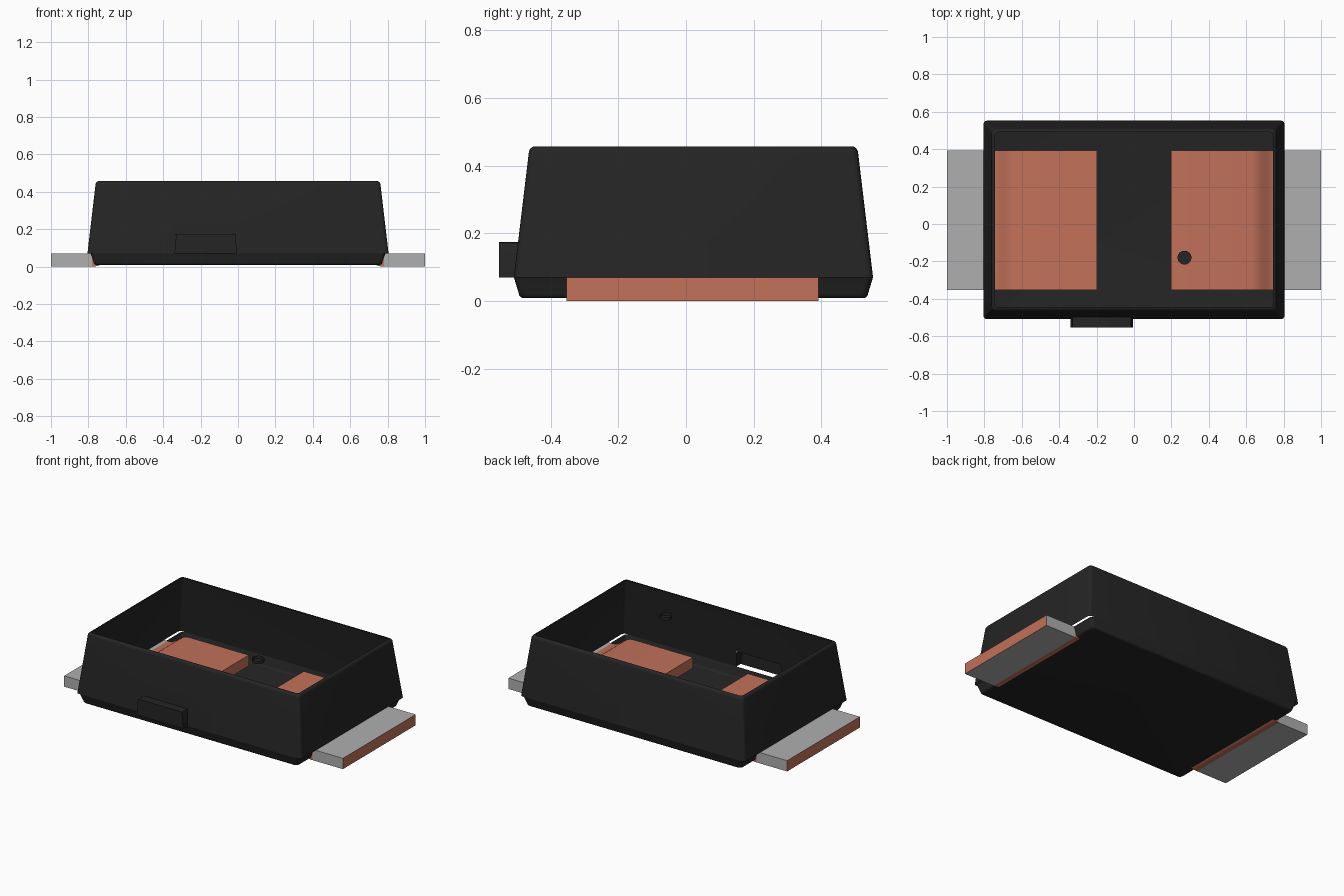
import bpy, bmesh, math

cube = bpy.data.objects.get("Cube")
if cube:
    bpy.data.objects.remove(cube, do_unlink=True)


def material(name, rgb):
    m = bpy.data.materials.new(name)
    m.use_nodes = True
    m.diffuse_color = (*rgb, 1)
    bsdf = next(n for n in m.node_tree.nodes if n.type == 'BSDF_PRINCIPLED')
    bsdf.inputs["Base Color"].default_value = (*rgb, 1)
    return m


BLACK = material("black plastic", (0.018, 0.018, 0.018))
GREY = material("tinned grey", (0.43, 0.43, 0.43))
COPPER = material("bare copper", (0.54, 0.165, 0.102))


def finish(name, bm, mats, smooth=True):
    me = bpy.data.meshes.new(name)
    bm.to_mesh(me)
    bm.free()
    ob = bpy.data.objects.new(name, me)
    bpy.context.collection.objects.link(ob)
    for m in mats:
        me.materials.append(m)
    if smooth:
        bpy.ops.object.select_all(action='DESELECT')
        ob.select_set(True)
        bpy.context.view_layer.objects.active = ob
        bpy.ops.object.shade_smooth_by_angle(angle=math.radians(35))
    return ob


def rounded_ring(bm, hx, hy, z, r=0.02, cy=0.022, cuts=(), steps=4):
    """Rounded rectangle, counter-clockwise from the front left corner, with
    optional extra points along the front edge."""
    pts = []
    corners = [(-1, -1, 180), (1, -1, 270), (1, 1, 0), (-1, 1, 90)]
    for n, (sx, sy, start) in enumerate(corners):
        for k in range(steps + 1):
            a = math.radians(start + 90 * k / steps)
            pts.append((sx * (hx - r) + r * math.cos(a),
                        cy + sy * (hy - r) + r * math.sin(a), z))
        if n == 0:
            pts += [(x, cy - hy, z) for x in cuts]
    return [bm.verts.new(p) for p in pts]


def loft(bm, rings, skip=None):
    for j, (a, b) in enumerate(zip(rings, rings[1:])):
        n = len(a)
        for i in range(n):
            if (j, i) != skip:
                bm.faces.new((a[i], a[(i + 1) % n], b[(i + 1) % n], b[i]))


# Upper shell: drafted open-topped wall, rounded rim, opening behind the tab
Z0, Z1, TAB_Z = 0.07, 0.437, 0.175


def wall(z):
    t = (z - Z0) / (Z1 - Z0)
    return 0.805 - 0.043 * t, 0.531 - 0.044 * t


bm = bmesh.new()
rings = [rounded_ring(bm, *wall(Z0), Z0, cuts=(-0.34, -0.005)),
         rounded_ring(bm, *wall(TAB_Z), TAB_Z, cuts=(-0.33, -0.015))]
hx, hy = wall(Z1)
for k in range(5):
    a = math.radians(90 * k / 4)
    inset = 0.018 * (1 - math.cos(a))
    rings.append(rounded_ring(bm, hx - inset, hy - inset, Z1 + 0.02 * math.sin(a),
                              cuts=(-0.33, -0.015)))
loft(bm, rings, skip=(0, 5))
finish("upper_shell", bm, [BLACK])

# Lower tray: shallow pan with a rounded bottom edge
bm = bmesh.new()
rings = []
for k in range(5):
    a = math.radians(90 * k / 4)
    inset = 0.016 * (1 - math.sin(a))
    rings.append(rounded_ring(bm, 0.772 - inset, 0.517 - inset,
                              0.024 - 0.016 * math.cos(a)))
rings.append(rounded_ring(bm, 0.788, 0.531, Z0))
loft(bm, rings)
bm.faces.new(rings[0][::-1])
finish("lower_tray", bm, [BLACK])

# Moulding tab on the front wall, open at the back and underneath
bm = bmesh.new()
outline = [(-0.34, Z0), (-0.331, 0.165), (-0.328, 0.172), (-0.32, TAB_Z),
           (-0.025, TAB_Z), (-0.017, 0.172), (-0.014, 0.165), (-0.005, Z0)]
front = [bm.verts.new((x, -0.553, z)) for x, z in outline]
back = [bm.verts.new((x, 0.022 - wall(z)[1], z)) for x, z in outline]
bm.faces.new(front[::-1])
for i in range(len(outline) - 1):
    bm.faces.new((front[i], front[i + 1], back[i + 1], back[i]))
finish("front_tab", bm, [BLACK])

# Polarity dot: small shallow cup at the level of the rim
bm = bmesh.new()
levels = [[bm.verts.new((0.27 + 0.037 * math.cos(math.tau * i / 32),
                         -0.18 + 0.037 * math.sin(math.tau * i / 32), z))
           for i in range(32)] for z in (0.437, 0.457)]
bm.faces.new(levels[0])
loft(bm, levels)
finish("polarity_dot", bm, [BLACK])

# Leads: flat grey foot, smooth step up inside the body, copper inner pad
THICK, RISE = 0.07, 0.065
for name, side in (("left_lead", 1), ("right_lead", -1)):
    path = [(1.0, 0.0), (0.78, 0.0)]
    for k in range(9):
        t = k / 8
        path.append((0.77 - 0.14 * t, RISE * (1 - math.cos(math.pi * t)) / 2))
    path.append((0.197, RISE))
    bm = bmesh.new()
    sections = [[bm.verts.new((side * x, y, z + h))
                 for y, h in ((-0.353, 0), (0.392, 0), (0.392, THICK), (-0.353, THICK))]
                for x, z in path]
    loft(bm, sections)
    bm.faces.new(sections[0])
    bm.faces.new(sections[-1][::-1])
    bmesh.ops.recalc_face_normals(bm, faces=bm.faces)
    for f in bm.faces:
        middle = abs(f.calc_center_median().x)
        f.material_index = 0 if 0.78 < middle < 0.99 else 1
    finish(name, bm, [GREY, COPPER])
